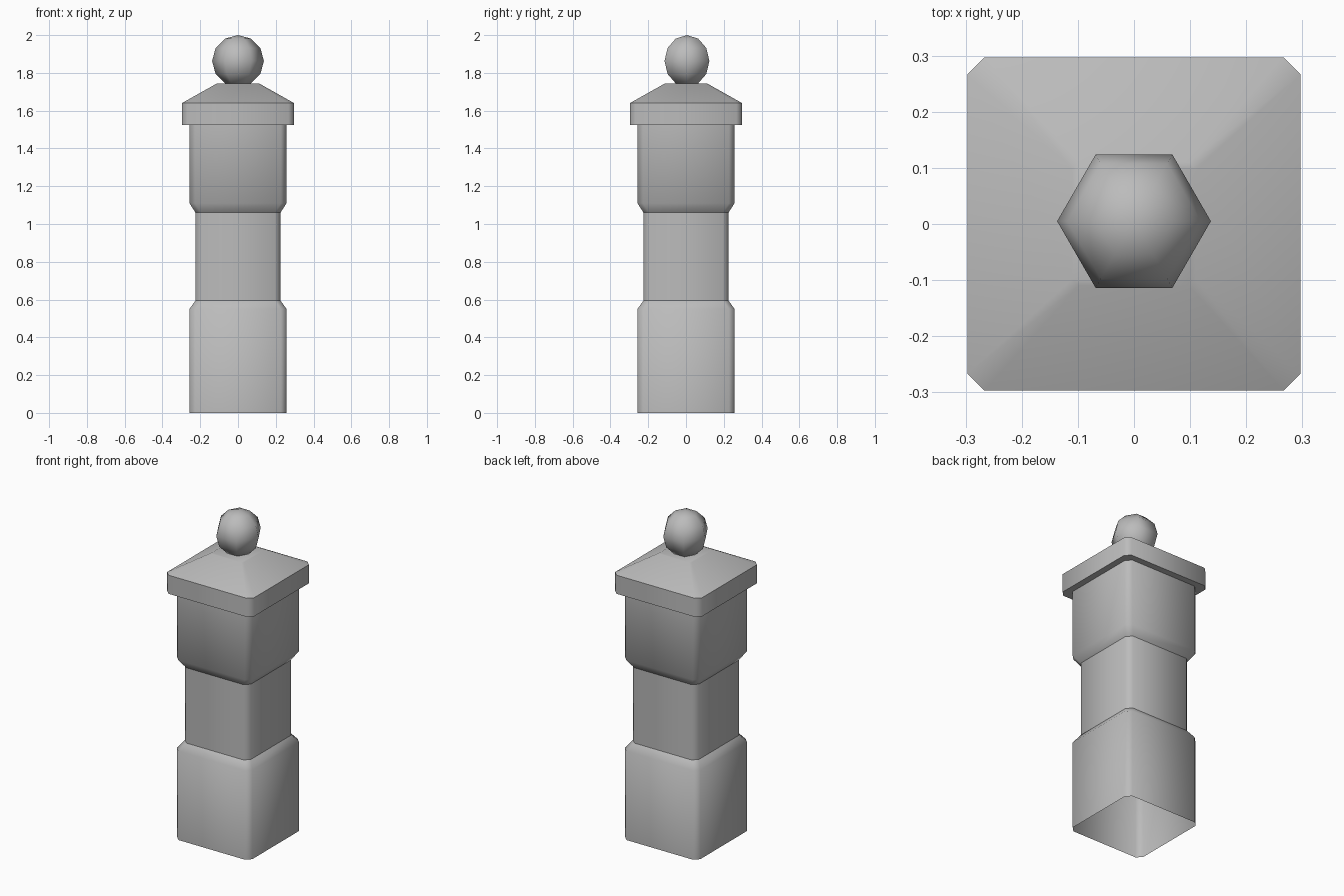
import bpy, bmesh, math

cube = bpy.data.objects.get("Cube")
if cube:
    bpy.data.objects.remove(cube, do_unlink=True)

stone = bpy.data.materials.new("grey stone")
stone.use_nodes = True
GREY = (0.5, 0.5, 0.5, 1)
stone.diffuse_color = GREY
stone.node_tree.nodes["Principled BSDF"].inputs["Base Color"].default_value = GREY


def square_ring(half, cut, z):
    """Square outline with cut corners."""
    a, b = half, half - cut
    return [(a, -b, z), (a, b, z), (b, a, z), (-b, a, z),
            (-a, b, z), (-a, -b, z), (-b, -a, z), (b, -a, z)]


def loft(name, rings, close_bottom=False, close_top=False, angle=50):
    """Skin a stack of equal-sized rings."""
    bm = bmesh.new()
    rows = [[bm.verts.new(p) for p in ring] for ring in rings]
    n = len(rows[0])
    for low, high in zip(rows, rows[1:]):
        for i in range(n):
            j = (i + 1) % n
            bm.faces.new((low[i], low[j], high[j], high[i]))
    if close_bottom:
        bm.faces.new(rows[0][::-1])
    if close_top:
        bm.faces.new(rows[-1])
    mesh = bpy.data.meshes.new(name)
    bm.to_mesh(mesh)
    bm.free()
    mesh.materials.append(stone)
    obj = bpy.data.objects.new(name, mesh)
    bpy.context.collection.objects.link(obj)
    bpy.ops.object.select_all(action='DESELECT')
    obj.select_set(True)
    bpy.context.view_layer.objects.active = obj
    bpy.ops.object.shade_smooth_by_angle(angle=math.radians(angle))
    return obj


# Post: hollow base, narrow shaft, wide upper block
WIDE, NARROW, CUT = 0.257, 0.225, 0.03
loft("post_base", [square_ring(WIDE, CUT, 0), square_ring(WIDE, CUT, 0.55),
                   square_ring(NARROW, CUT, 0.595)])
loft("post_shaft", [square_ring(NARROW, CUT, 0.595), square_ring(NARROW, CUT, 1.06)])
loft("post_upper_block", [square_ring(NARROW, CUT, 1.06), square_ring(WIDE, CUT, 1.11),
                          square_ring(WIDE, CUT, 1.53)])

# Cap: flat slab with a sloped roof
loft("cap", [square_ring(0.297, 0.03, 1.525), square_ring(0.297, 0.03, 1.64),
             square_ring(0.11, 0.012, 1.745)], True, True)

# Ball finial: six-sided sphere, poles left out of the loft and fanned after
R, CENTRE = 0.137, 1.863
ball_rings = []
for k in range(-3, 4):
    lat = math.radians(30 * k)
    r = R * math.cos(lat)
    ball_rings.append([(r * math.cos(math.tau * i / 6), r * math.sin(math.tau * i / 6) + 0.005,
                        CENTRE + R * math.sin(lat)) for i in range(6)])
ball = loft("ball_finial", ball_rings, angle=80)
bm = bmesh.new()
bm.from_mesh(ball.data)
bmesh.ops.remove_doubles(bm, verts=bm.verts, dist=0.001)
bm.to_mesh(ball.data)
bm.free()
